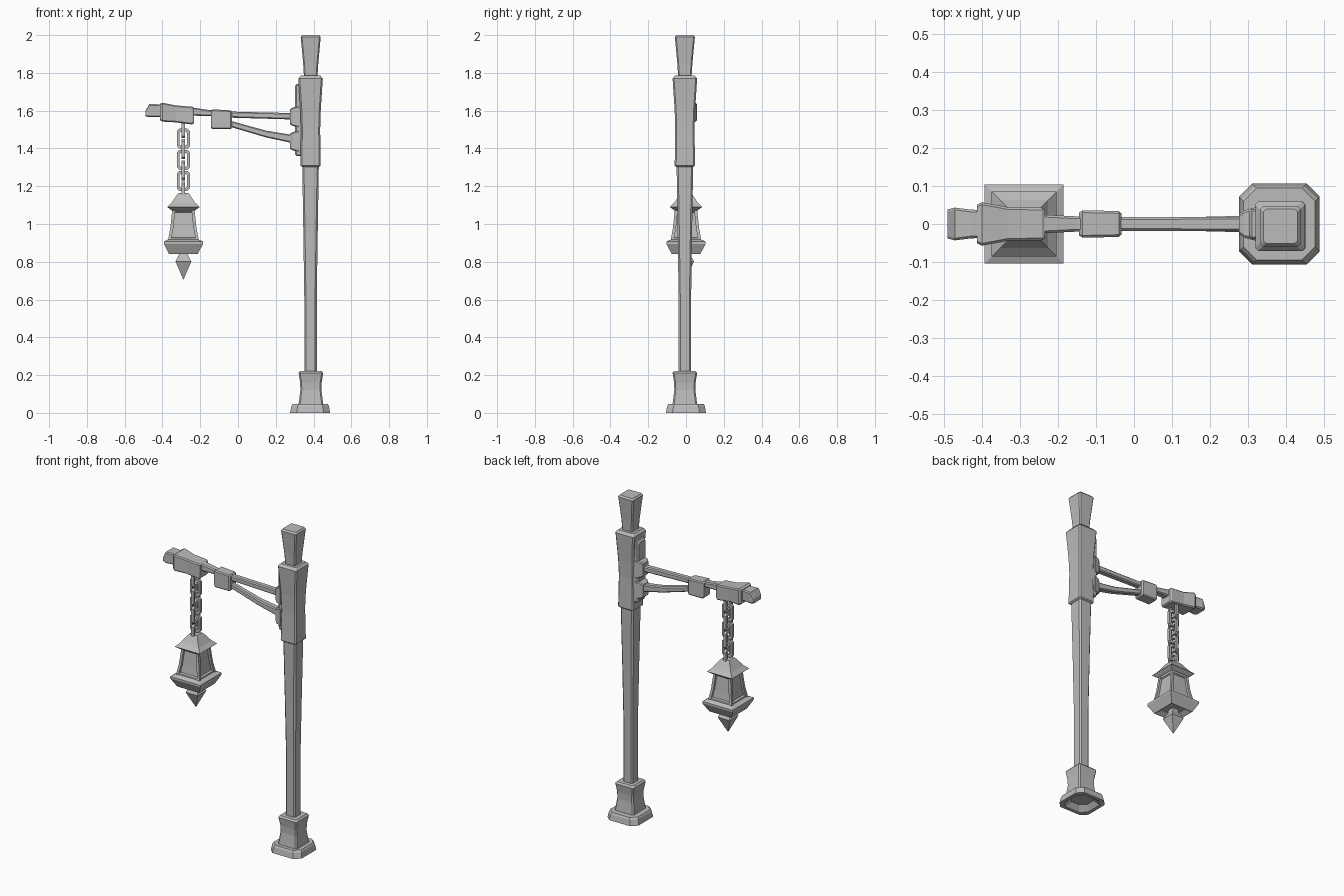
import bpy, bmesh, math
from mathutils import Vector

cube = bpy.data.objects.get("Cube")
if cube:
    bpy.data.objects.remove(cube)

grey = bpy.data.materials.new("plain grey")
grey.use_nodes = True
COLOUR = (0.5, 0.5, 0.5, 1)
grey.diffuse_color = COLOUR
grey.node_tree.nodes["Principled BSDF"].inputs["Base Color"].default_value = COLOUR


def finish(name, bm):
    bmesh.ops.recalc_face_normals(bm, faces=bm.faces)
    mesh = bpy.data.meshes.new(name)
    bm.to_mesh(mesh)
    bm.free()
    mesh.materials.append(grey)
    obj = bpy.data.objects.new(name, mesh)
    bpy.context.collection.objects.link(obj)
    return obj


def ring(hu, hv, cut):
    """Square outline with chamfered corners (plain square when cut is 0)."""
    if not cut:
        return [(hu, hv), (-hu, hv), (-hu, -hv), (hu, -hv)]
    a, b = hu - cut, hv - cut
    return [(hu, b), (a, hv), (-a, hv), (-hu, b),
            (-hu, -b), (-a, -hv), (a, -hv), (hu, -b)]


def loft(name, make_point, sections, cut):
    """Skin chamfered squares; each section is (place, half u, half v)."""
    bm = bmesh.new()
    rows = []
    for place, hu, hv in sections:
        rows.append([bm.verts.new(make_point(place, u, v))
                     for u, v in ring(hu, hv, cut)])
    n = len(rows[0])
    for low, high in zip(rows, rows[1:]):
        for i in range(n):
            j = (i + 1) % n
            bm.faces.new((low[i], low[j], high[j], high[i]))
    bm.faces.new(rows[0])
    bm.faces.new(rows[-1])
    return finish(name, bm)


def upright(name, cx, cy, profile, cut=0.0):
    """Vertical part from a profile of (height, half width)."""
    return loft(name, lambda z, u, v: (cx + u, cy + v, z),
                [(z, h, h) for z, h in profile], cut)


def beam(name, stations, cut=0.006):
    """Part along x; each station is (x, z, half depth, half height)."""
    return loft(name, lambda p, u, v: (p[0], u, p[1] + v),
                [((x, z), hy, hz) for x, z, hy, hz in stations], cut)


# Post, from the hollow foot up to the cap
PX, PY = 0.384, -0.006
upright("foot", PX - 0.002, 0, [(0.03, 0.06), (0, 0.085), (0, 0.106),
                                (0.035, 0.1), (0.046, 0.094)], 0.034)
upright("pedestal", PX + 0.002, PY, [(0.04, 0.066), (0.07, 0.062), (0.12, 0.056),
                                     (0.16, 0.057), (0.212, 0.065), (0.222, 0.056)], 0.008)
upright("shaft", PX, PY, [(0.2, 0.033), (0.6, 0.033), (0.95, 0.038), (1.32, 0.044)], 0.009)
upright("upper_block", PX, PY, [(1.303, 0.046), (1.31, 0.054), (1.5, 0.051),
                                (1.6, 0.054), (1.77, 0.065), (1.785, 0.052)], 0.008)
upright("cap", PX + 0.001, PY, [(1.77, 0.035), (1.85, 0.04), (1.99, 0.053), (2.0, 0.045)], 0.007)

# Mounting plate with two sockets
upright_plate = [((0.345, 1.55), 0.04, 0.19), ((0.31, 1.55), 0.04, 0.19), ((0.302, 1.55), 0.032, 0.18)]
beam("mounting_plate", [(p[0], p[1], hy, hz) for p, hy, hz in upright_plate])
for label, z in (("upper", 1.568), ("lower", 1.438)):
    beam(label + "_socket", [(0.32, z, 0.044, 0.056), (0.29, z, 0.036, 0.049),
                             (0.276, z, 0.026, 0.04)])

# Arm and brace
beam("arm", [(0.3, 1.57, 0.019, 0.017), (-0.04, 1.579, 0.018, 0.016),
             (-0.15, 1.587, 0.02, 0.016), (-0.25, 1.596, 0.025, 0.022)])
beam("brace", [(0.3, 1.448, 0.022, 0.022), (0.15, 1.476, 0.018, 0.018),
               (-0.05, 1.533, 0.016, 0.016)])
beam("clamp", [(-0.033, 1.552, 0.028, 0.042), (-0.04, 1.552, 0.034, 0.05),
               (-0.135, 1.555, 0.036, 0.052), (-0.144, 1.555, 0.03, 0.044)])
beam("end_block", [(-0.234, 1.574, 0.038, 0.041), (-0.242, 1.574, 0.043, 0.047),
                   (-0.33, 1.583, 0.044, 0.045), (-0.4, 1.592, 0.057, 0.05),
                   (-0.413, 1.593, 0.05, 0.043)])
beam("arm_tip", [(-0.39, 1.597, 0.036, 0.033), (-0.43, 1.6, 0.038, 0.034),
                 (-0.47, 1.6, 0.043, 0.034), (-0.49, 1.584, 0.038, 0.014)])

# Chain of alternating squared links
LX = -0.289


def link(name, z, half_w, half_h, sideways):
    bm = bmesh.new()
    t = 0.009
    outline = ring(half_w - t, half_h - t, 0.01)
    rows = []
    for u, v in outline:
        out = Vector((u / half_w, v / half_h)).normalized() * t
        row = []
        for a, b in ((1, 1), (-1, 1), (-1, -1), (1, -1)):
            w, h, d = u + a * out.x, v + a * out.y, b * t
            pos = (LX + d, w, z + h) if sideways else (LX + w, d, z + h)
            row.append(bm.verts.new(pos))
        rows.append(row)
    for i, row in enumerate(rows):
        after = rows[(i + 1) % len(rows)]
        for k in range(4):
            m = (k + 1) % 4
            bm.faces.new((row[k], row[m], after[m], after[k]))
    return finish(name, bm)


for i in range(7):
    link("chain_link_%d" % (i + 1), 1.508 - i * 0.056, 0.036, 0.054, i % 2 == 0)

# Lantern
upright("lantern_roof", LX, 0, [(1.085, 0.05), (1.072, 0.062), (1.09, 0.086), (1.112, 0.063),
                                (1.155, 0.034), (1.164, 0.026)])
upright("lantern_glass", LX, 0, [(0.9, 0.066), (0.98, 0.055), (1.09, 0.044)])
upright("lantern_base", LX, 0, [(0.86, 0.05), (0.842, 0.076), (0.895, 0.104),
                                (0.907, 0.104), (0.918, 0.08)])
upright("finial", LX, 0, [(0.87, 0.018), (0.84, 0.022), (0.802, 0.042), (0.707, 0.001)])

# Curved corner bars and the rails that frame each pane
for sx in (-1, 1):
    for sy in (-1, 1):
        loft("corner_bar", lambda p, u, v, sx=sx, sy=sy: (LX + sx * p[1] + u, sy * p[1] + v, p[0]),
             [((0.91, 0.074), 0.008, 0.008), ((0.98, 0.061), 0.008, 0.008),
              ((1.085, 0.05), 0.008, 0.008)], 0)
upright("lower_rail", LX, 0, [(0.91, 0.077), (0.925, 0.074), (0.93, 0.06)])
upright("upper_rail", LX, 0, [(1.06, 0.046), (1.065, 0.054), (1.085, 0.054)])
